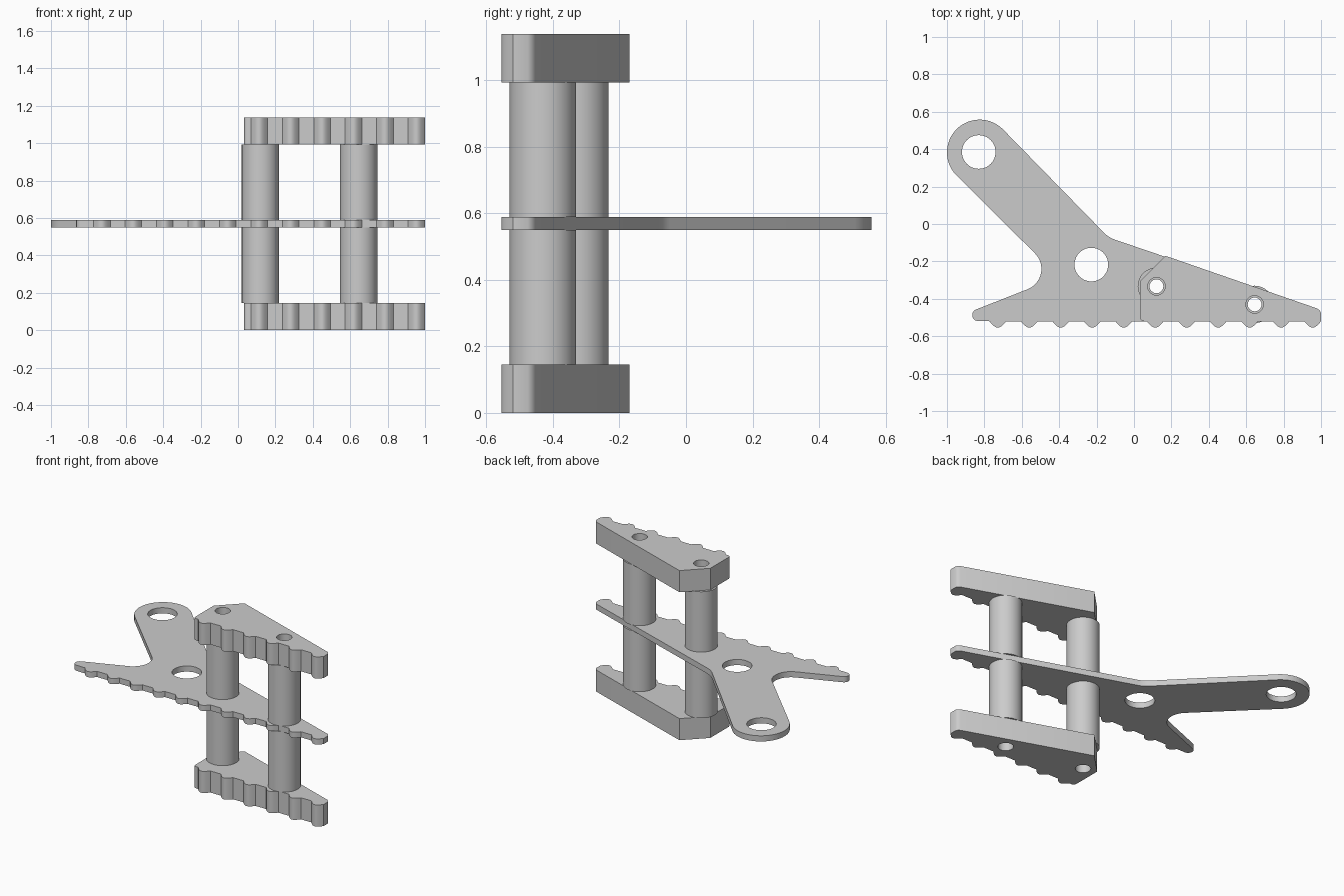
import bpy, bmesh
from math import cos, sin, pi, radians

cube = bpy.data.objects.get("Cube")
if cube:
    bpy.data.objects.remove(cube, do_unlink=True)

grey = bpy.data.materials.new("plain grey")
grey.use_nodes = True
COLOUR = (0.6, 0.6, 0.6, 1)
grey.diffuse_color = COLOUR
grey.node_tree.nodes["Principled BSDF"].inputs["Base Color"].default_value = COLOUR

PINS = [(0.12, -0.333), (0.645, -0.43)]
PIN_RADIUS, BORE, CLEARANCE = 0.1, 0.037, 0.047
BASE = -0.52                      # straight line between the teeth
PITCH, LAST_TOOTH = 0.1683, 0.955


def arc(cx, cy, r, start, end, n=12):
    """Points along an arc, angles in degrees."""
    angles = [radians(start + (end - start) * i / n) for i in range(n + 1)]
    return [(cx + r * cos(a), cy + r * sin(a)) for a in angles]


def circle(cx, cy, r, n=40):
    return arc(cx, cy, r, 0, 360, n)[:-1]


def teeth(count):
    """Row of rounded teeth along the front edge, from left to right."""
    pts = []
    for i in reversed(range(count)):
        c = LAST_TOOTH - i * PITCH
        for t in range(-5, 6):
            pts.append((c + 0.045 * t / 5, BASE - 0.034 * cos(t * pi / 10)))
    return pts


def prism(name, loops, z0, z1):
    """Extrude an outline, the further loops being holes."""
    curve = bpy.data.curves.new(name, "CURVE")
    curve.dimensions = "2D"
    curve.fill_mode = "BOTH"
    curve.extrude = (z1 - z0) / 2
    for loop in loops:
        s = curve.splines.new("POLY")
        s.points.add(len(loop) - 1)
        for p, (x, y) in zip(s.points, loop):
            p.co = (x, y, 0, 1)
        s.use_cyclic_u = True
    ob = bpy.data.objects.new(name, curve)
    bpy.context.collection.objects.link(ob)
    bpy.ops.object.select_all(action="DESELECT")
    ob.select_set(True)
    bpy.context.view_layer.objects.active = ob
    bpy.ops.object.convert(target="MESH")
    ob = bpy.context.object
    ob.name = name
    bm = bmesh.new()
    bm.from_mesh(ob.data)
    bmesh.ops.translate(bm, verts=bm.verts, vec=(0, 0, (z0 + z1) / 2))
    bmesh.ops.remove_doubles(bm, verts=bm.verts, dist=0.0002)
    bmesh.ops.recalc_face_normals(bm, faces=bm.faces)
    bm.to_mesh(ob.data)
    bm.free()
    ob.data.materials.clear()
    ob.data.materials.append(grey)
    bpy.ops.object.shade_smooth_by_angle(angle=radians(30))
    return ob


# Shared pointed tip at the left end
tip = [(1, -0.515), (1, -0.475), (0.993, -0.462), (0.98, -0.452)]

# Toothed plate with the slanting arm and the tail
plate = teeth(11) + tip
plate += arc(-0.053, 0.058, 0.15, 251, 225, 6)[0:]       # inner bend
plate += arc(-0.825, 0.383, 0.175, 45, 225, 32)          # arm end
plate += arc(-0.612, -0.24, 0.117, 45, -70, 16)          # hollow under the arm
plate += arc(-0.833, -0.487, 0.032, 110, 270, 10)        # tail end
plate_holes = [circle(-0.83, 0.385, 0.09), circle(-0.228, -0.217, 0.09)]
plate_holes += [circle(x, y, BORE) for x, y in PINS]
prism("toothed_plate", [plate] + plate_holes, 0.55, 0.588)

# Thick toothed jaws above and below
jaw = teeth(6) + tip + [(0.168, -0.17), (0.033, -0.305)]
jaw += arc(0.053, BASE + 0.02, 0.02, 180, 270, 5)
jaw_holes = [circle(x, y, CLEARANCE, 24) for x, y in PINS]
for name, z0, z1 in (("lower_jaw", 0, 0.145), ("upper_jaw", 0.993, 1.138)):
    prism(name, [jaw] + jaw_holes, z0, z1)

# Tubular spacers between the plate and the jaws
for i, (x, y) in enumerate(PINS):
    side = ("inner", "outer")[i]
    for level, z0, z1 in (("lower", 0.145, 0.55), ("upper", 0.588, 0.993)):
        prism(f"{level}_{side}_spacer",
              [circle(x, y, PIN_RADIUS, 48), circle(x, y, BORE, 24)], z0, z1)
